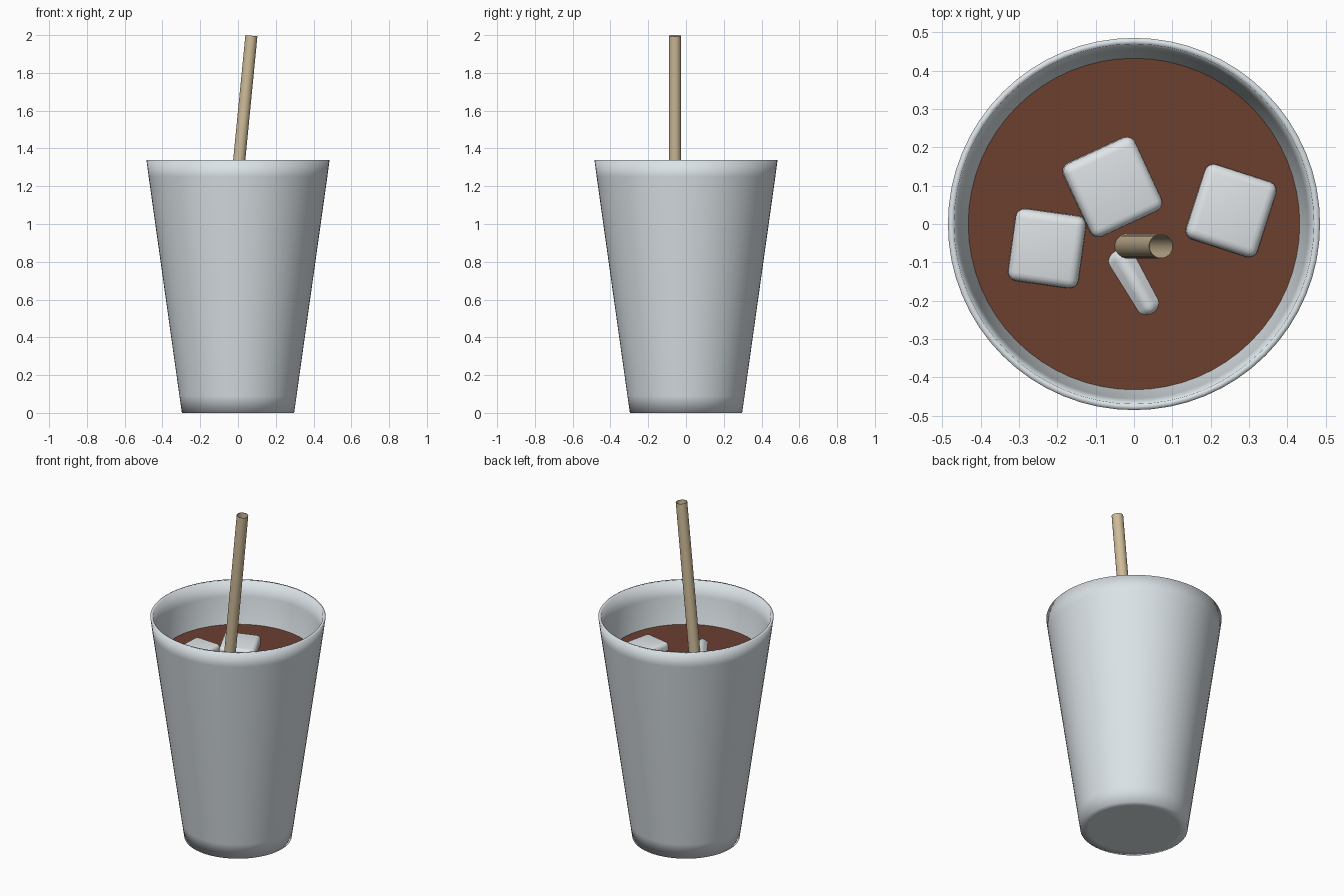
import bpy, bmesh, math
from mathutils import Matrix, Vector

cube = bpy.data.objects.get("Cube")
if cube:
    bpy.data.objects.remove(cube, do_unlink=True)


def material(name, rgb):
    m = bpy.data.materials.new(name)
    m.use_nodes = True
    m.diffuse_color = (*rgb, 1)
    m.node_tree.nodes["Principled BSDF"].inputs["Base Color"].default_value = (*rgb, 1)
    return m


cup_white = material("cup white", (0.72, 0.78, 0.81))
ice_white = material("ice white", (0.78, 0.82, 0.84))
cola_brown = material("drink brown", (0.15, 0.05, 0.03))
straw_tan = material("straw tan", (0.62, 0.50, 0.32))


def add_object(name, bm, mat, angle=None):
    bmesh.ops.recalc_face_normals(bm, faces=bm.faces)
    mesh = bpy.data.meshes.new(name)
    bm.to_mesh(mesh)
    bm.free()
    mesh.materials.append(mat)
    obj = bpy.data.objects.new(name, mesh)
    bpy.context.collection.objects.link(obj)
    bpy.ops.object.select_all(action="DESELECT")
    obj.select_set(True)
    bpy.context.view_layer.objects.active = obj
    if angle is None:
        bpy.ops.object.shade_smooth()
    else:
        bpy.ops.object.shade_smooth_by_angle(angle=math.radians(angle))
    return obj


def lathe(profile, sides, closed=False):
    """Spin (radius, height) points around z."""
    bm = bmesh.new()
    verts = [bm.verts.new((r, 0, z)) for r, z in profile]
    pairs = list(zip(verts, verts[1:]))
    if closed:
        pairs.append((verts[-1], verts[0]))
    edges = [bm.edges.new(p) for p in pairs]
    bmesh.ops.spin(bm, geom=verts + edges, axis=(0, 0, 1), cent=(0, 0, 0),
                   steps=sides, angle=math.tau, use_merge=True)
    bmesh.ops.remove_doubles(bm, verts=bm.verts, dist=0.0001)
    return bm


# Cup: tapered shell whose base edge is softly shaded
cup_profile = [(0, 0), (0.25, 0), (0.297, 0), (0.31, 0.09), (0.473, 1.25),
               (0.485, 1.34), (0.469, 1.34), (0.455, 1.25), (0.285, 0.04), (0, 0.04)]
add_object("cup", lathe(cup_profile, 64), cup_white)

# Drink filling the cup
liquid_z = 1.09
drink_profile = [(0, 0.05), (0.282, 0.05), (0.432, liquid_z), (0, liquid_z)]
add_object("drink", lathe(drink_profile, 64), cola_brown, 30)

# Straw: thin open tube leaning towards +x
tilt = math.radians(5.6)
length = 1.85
straw = lathe([(0.032, -length), (0.032, 0), (0.030, 0), (0.030, -length)], 32, closed=True)
straw.transform(Matrix.Translation((0.071, -0.058, 1.997)) @ Matrix.Rotation(tilt, 4, "Y"))
add_object("straw", straw, straw_tan, 30)


# Ice: rounded cubes floating at slightly different angles
def ice_cube(name, centre, size, turn, tip_x, tip_y):
    bm = bmesh.new()
    bmesh.ops.create_cube(bm, size=1)
    bmesh.ops.scale(bm, verts=bm.verts, vec=Vector(size))
    bmesh.ops.bevel(bm, geom=bm.edges[:], offset=0.024, segments=4,
                    profile=0.5, affect="EDGES")
    rot = Matrix.Identity(4)
    for angle, axis in ((turn, "Z"), (tip_y, "Y"), (tip_x, "X")):
        rot = rot @ Matrix.Rotation(math.radians(angle), 4, axis)
    bm.transform(Matrix.Translation(centre) @ rot)
    add_object(name, bm, ice_white, 40)


ice_cube("ice_cube_back", (-0.06, 0.098, 1.04), (0.205, 0.21, 0.2), 25, 3, 3)
ice_cube("ice_cube_left", (0.248, 0.033, 1.03), (0.195, 0.205, 0.19), -18, -3, 4)
ice_cube("ice_cube_right", (-0.223, -0.06, 1.035), (0.185, 0.19, 0.18), -8, 4, -3)
# This cube floats edge up, so only a sliver shows
ice_cube("ice_cube_front", (0.0, -0.148, 0.995), (0.19, 0.18, 0.18), -60, 45, 2)
